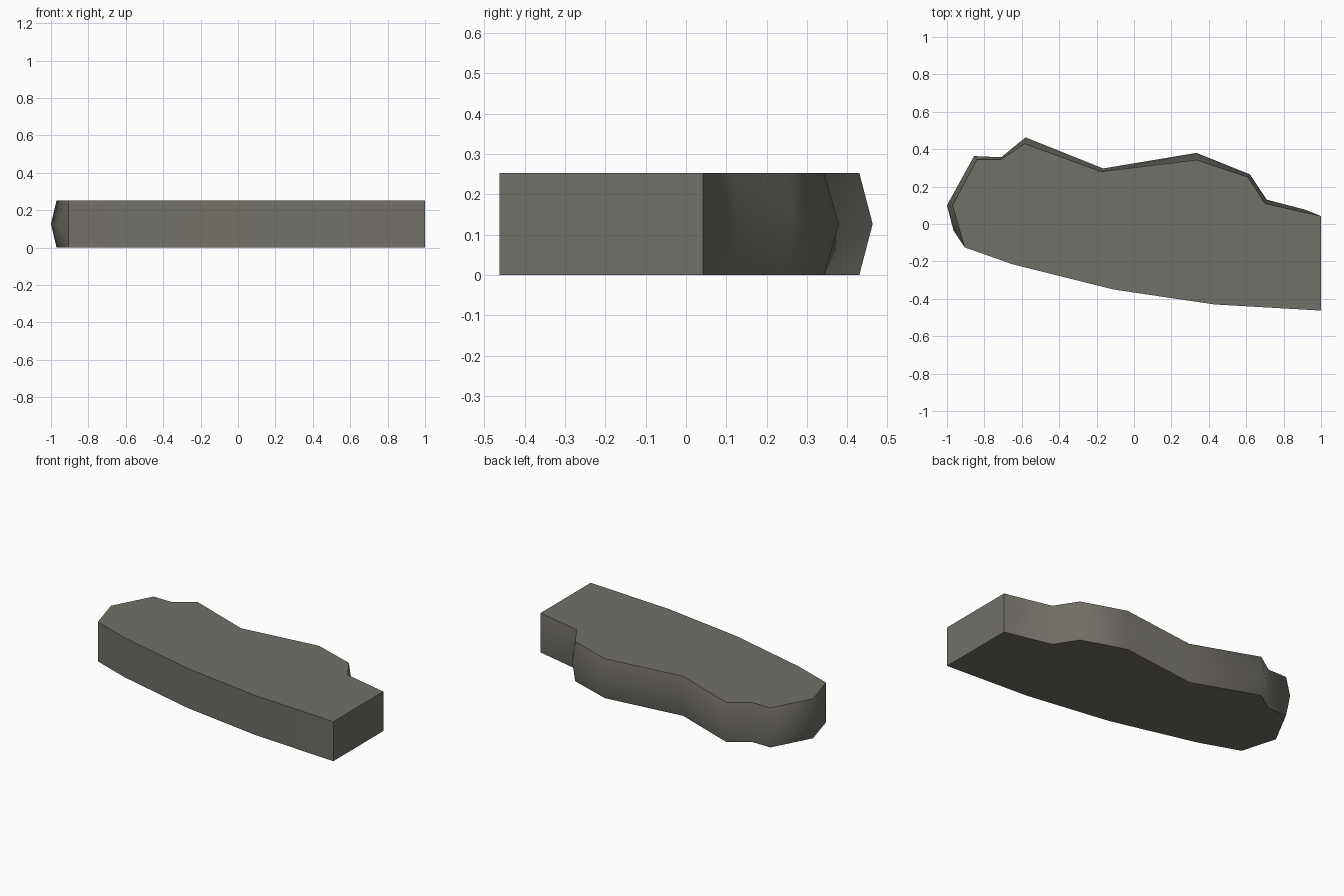
import bpy, bmesh

if "Cube" in bpy.data.objects:
    bpy.data.objects.remove(bpy.data.objects["Cube"])

H = 0.253
# straight front profile, left to right, ending at the flat right end
FRONT = [(-.905, -.125), (-.65, -.215), (-.11, -.35), (.43, -.43), (1, -.463)]
# ragged back profile, right to left: rim line and the bulging middle line
RIM = [(1, .042), (.70, .11), (.61, .25), (.335, .342), (-.175, .28),
       (-.585, .43), (-.71, .345), (-.84, .345), (-.97, .10), (-.905, -.125)]
MID = [(.92, .075), (.71, .13), (.62, .265), (.335, .38), (-.165, .297),
       (-.58, .463), (-.71, .357), (-.855, .363), (-1, .10), (-.965, -.035)]

stone = bpy.data.materials.new("grey brown stone")
stone.diffuse_color = (0.17, 0.16, 0.14, 1)
stone.use_nodes = True
stone.node_tree.nodes["Principled BSDF"].inputs["Base Color"].default_value = stone.diffuse_color

bm = bmesh.new()


def ring(points, z):
    return [bm.verts.new((x, y, z)) for x, y in points]


outline = FRONT + RIM[:-1]
low, high = ring(outline, 0), ring(outline, H)
mid = ring(MID, H / 2)
n, f = len(outline), len(FRONT)

# flat top and bottom
caps = [bm.faces.new(high), bm.faces.new(low[::-1])]

# front wall and flat right end
front = [bm.faces.new((low[i], low[i + 1], high[i + 1], high[i])) for i in range(f - 1)]
end = bm.faces.new((low[f - 1], low[f], high[f], high[f - 1]))

# bulging back wall: end triangles plus two rows of quads
rim_low, rim_high = low[f:] + low[:1], high[f:] + high[:1]
back = [bm.faces.new((rim_low[0], mid[0], rim_high[0])),
        bm.faces.new((rim_low[-1], rim_high[-1], mid[-1]))]
for i in range(len(MID) - 1):
    back.append(bm.faces.new((rim_low[i], rim_low[i + 1], mid[i + 1], mid[i])))
    back.append(bm.faces.new((mid[i], mid[i + 1], rim_high[i + 1], rim_high[i])))

# smooth walls, with sharp edges wherever two different walls meet
bmesh.ops.recalc_face_normals(bm, faces=bm.faces)
for face in front + back:
    face.smooth = True
group = {face: k for k, faces in enumerate((caps, front, [end], back)) for face in faces}
for e in bm.edges:
    e.smooth = len({group[face] for face in e.link_faces}) == 1

mesh = bpy.data.meshes.new("stone_slab")
bm.to_mesh(mesh)
bm.free()
mesh.materials.append(stone)
slab = bpy.data.objects.new("stone_slab", mesh)
bpy.context.collection.objects.link(slab)
